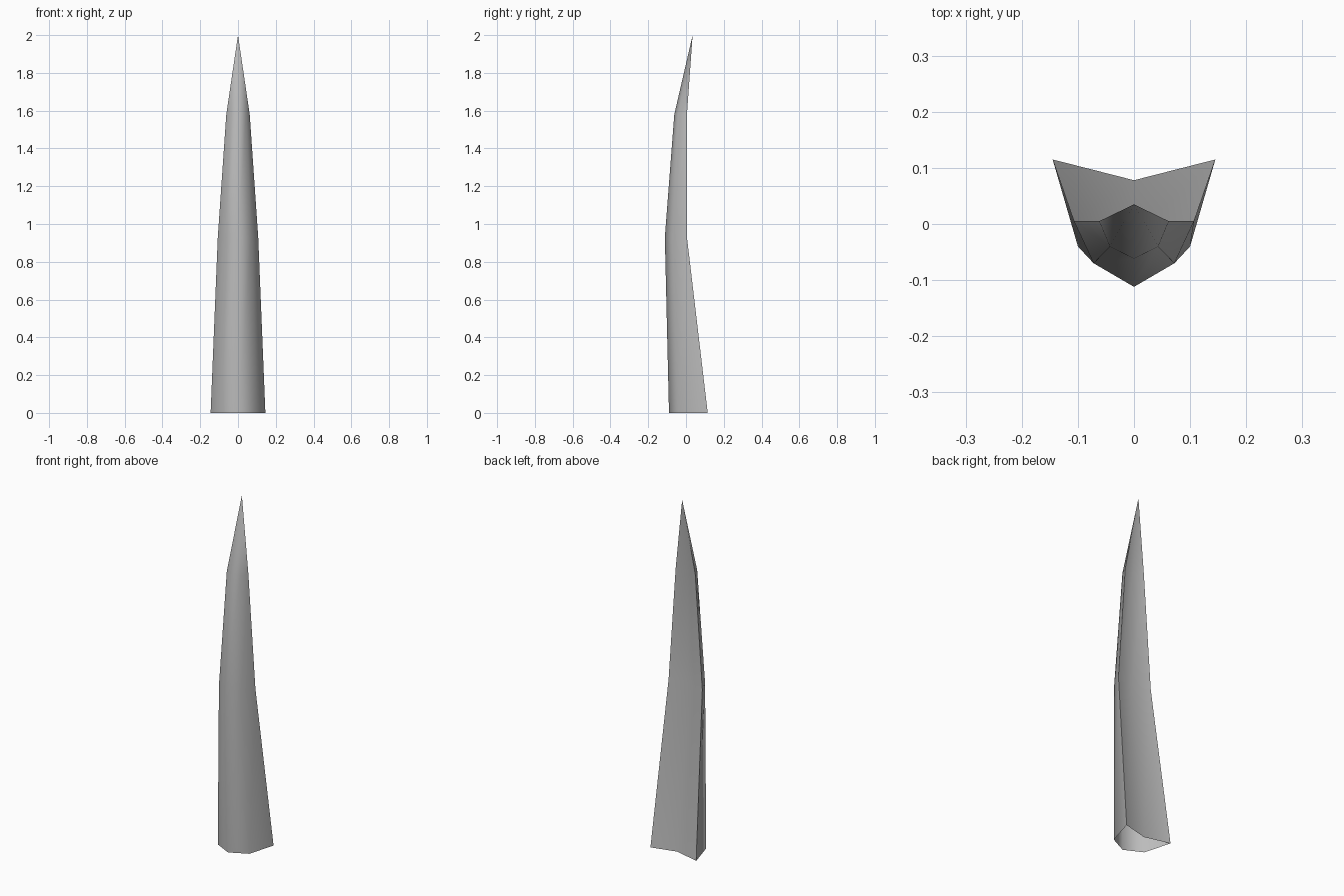
import bpy
import bmesh
import math

cube = bpy.data.objects.get("Cube")
if cube:
    bpy.data.objects.remove(cube, do_unlink=True)

# Plain grey material
grey = bpy.data.materials.new("plain grey")
grey.use_nodes = True
colour = (0.5, 0.5, 0.5, 1)
grey.diffuse_color = colour
grey.node_tree.nodes["Principled BSDF"].inputs["Base Color"].default_value = colour


def section(bm, z, front, side, corner, groove):
    """Six-sided section: front ridge, two sides, two back corners, back groove."""
    (sx, sy), (cx, cy) = side, corner
    outline = [(0, front), (sx, sy), (cx, cy), (0, groove), (-cx, cy), (-sx, sy)]
    return [bm.verts.new((x, y, z)) for x, y in outline]


# Tapering hollow spike, open at the foot and bent back at the tip
bm = bmesh.new()
rings = [
    section(bm, 0.00, -0.09, (0.10, -0.04), (0.145, 0.115), 0.078),
    section(bm, 0.93, -0.112, (0.072, -0.07), (0.107, 0.005), -0.02),
    section(bm, 1.58, -0.062, (0.043, -0.04), (0.062, 0.005), -0.01),
]
tip = bm.verts.new((0, 0.035, 2))
for i in range(6):
    j = (i + 1) % 6
    for low, high in zip(rings, rings[1:]):
        bm.faces.new((low[i], low[j], high[j], high[i]))
    bm.faces.new((rings[-1][i], rings[-1][j], tip))

mesh = bpy.data.meshes.new("spike")
bm.to_mesh(mesh)
bm.free()
mesh.materials.append(grey)
spike = bpy.data.objects.new("spike", mesh)
bpy.context.collection.objects.link(spike)

# Smooth faces, with the back corners kept sharp
bpy.ops.object.select_all(action="DESELECT")
spike.select_set(True)
bpy.context.view_layer.objects.active = spike
bpy.ops.object.shade_smooth_by_angle(angle=math.radians(75))
